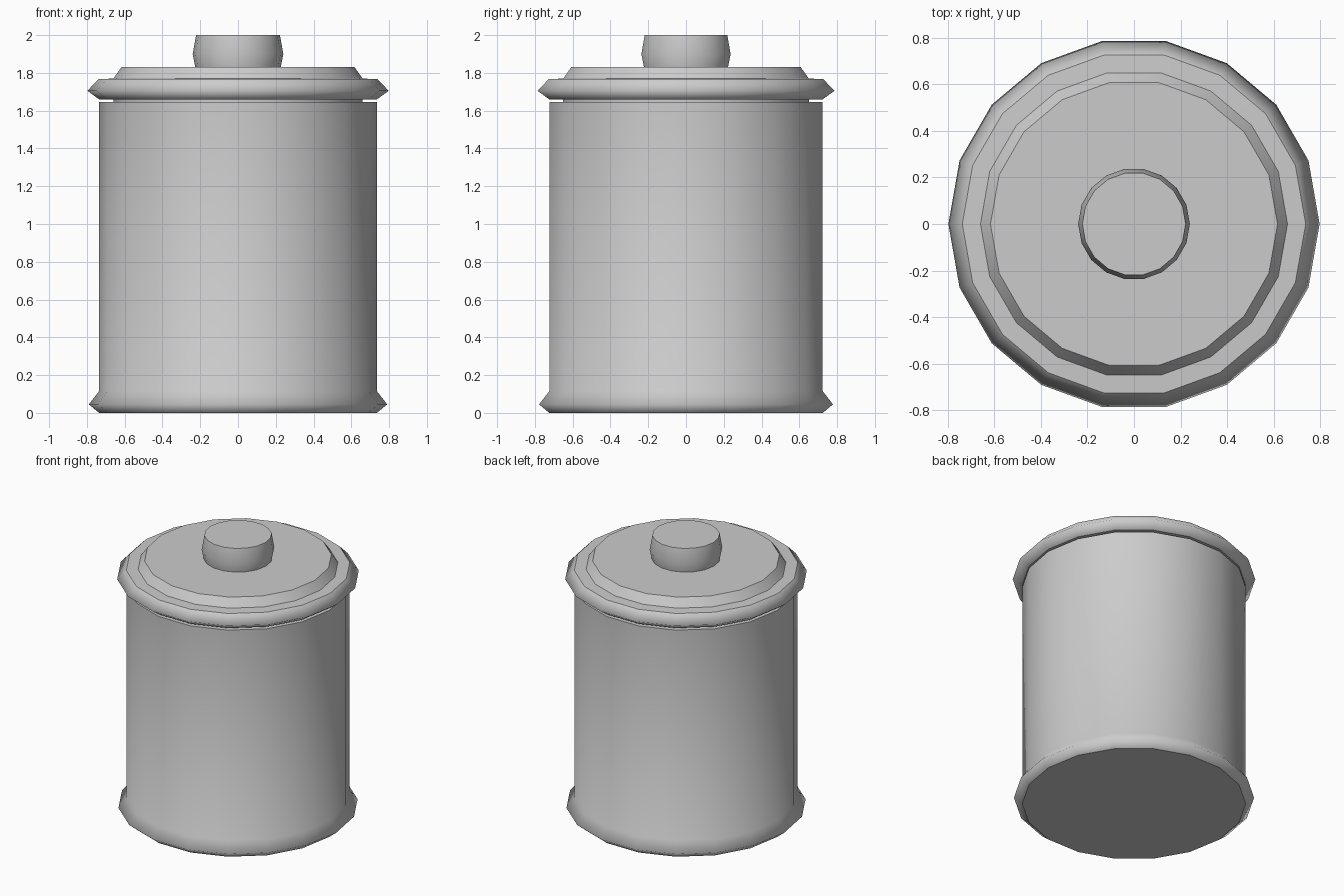
import bpy, bmesh
from math import cos, sin, tau

if "Cube" in bpy.data.objects:
    bpy.data.objects.remove(bpy.data.objects["Cube"])

SIDES = 18

def lathe(name, profile):
    """Revolve (radius, z, sharp) points from bottom to top and cap both ends."""
    bm = bmesh.new()
    rings = [[bm.verts.new((r * cos(tau * i / SIDES), r * sin(tau * i / SIDES), z))
              for i in range(SIDES)] for r, z, _ in profile]
    for low, high in zip(rings, rings[1:]):
        for i in range(SIDES):
            j = (i + 1) % SIDES
            bm.faces.new((low[i], low[j], high[j], high[i])).smooth = True
    bm.faces.new(rings[0][::-1])
    bm.faces.new(rings[-1])
    # crisp creases at the marked rings
    for ring, (_, _, sharp) in zip(rings, profile):
        for i in range(SIDES):
            edge = bm.edges.get((ring[i], ring[(i + 1) % SIDES]))
            edge.smooth = not sharp
    mesh = bpy.data.meshes.new(name)
    bm.to_mesh(mesh)
    bm.free()
    obj = bpy.data.objects.new(name, mesh)
    bpy.context.collection.objects.link(obj)
    return obj

# canister body with flared foot
lathe("canister_body", [(0.735, 0.0, True), (0.79, 0.045, False),
                        (0.735, 0.115, False), (0.735, 1.645, True)])

# lid: recessed neck, rolled rim and raised bevelled top
lathe("lid", [(0.66, 1.645, True), (0.66, 1.66, True), (0.735, 1.66, True),
              (0.798, 1.705, False), (0.738, 1.767, True), (0.66, 1.77, True),
              (0.617, 1.83, True)])

# knob
lathe("lid_knob", [(0.226, 1.83, True), (0.24, 1.90, False), (0.222, 2.0, True)])
